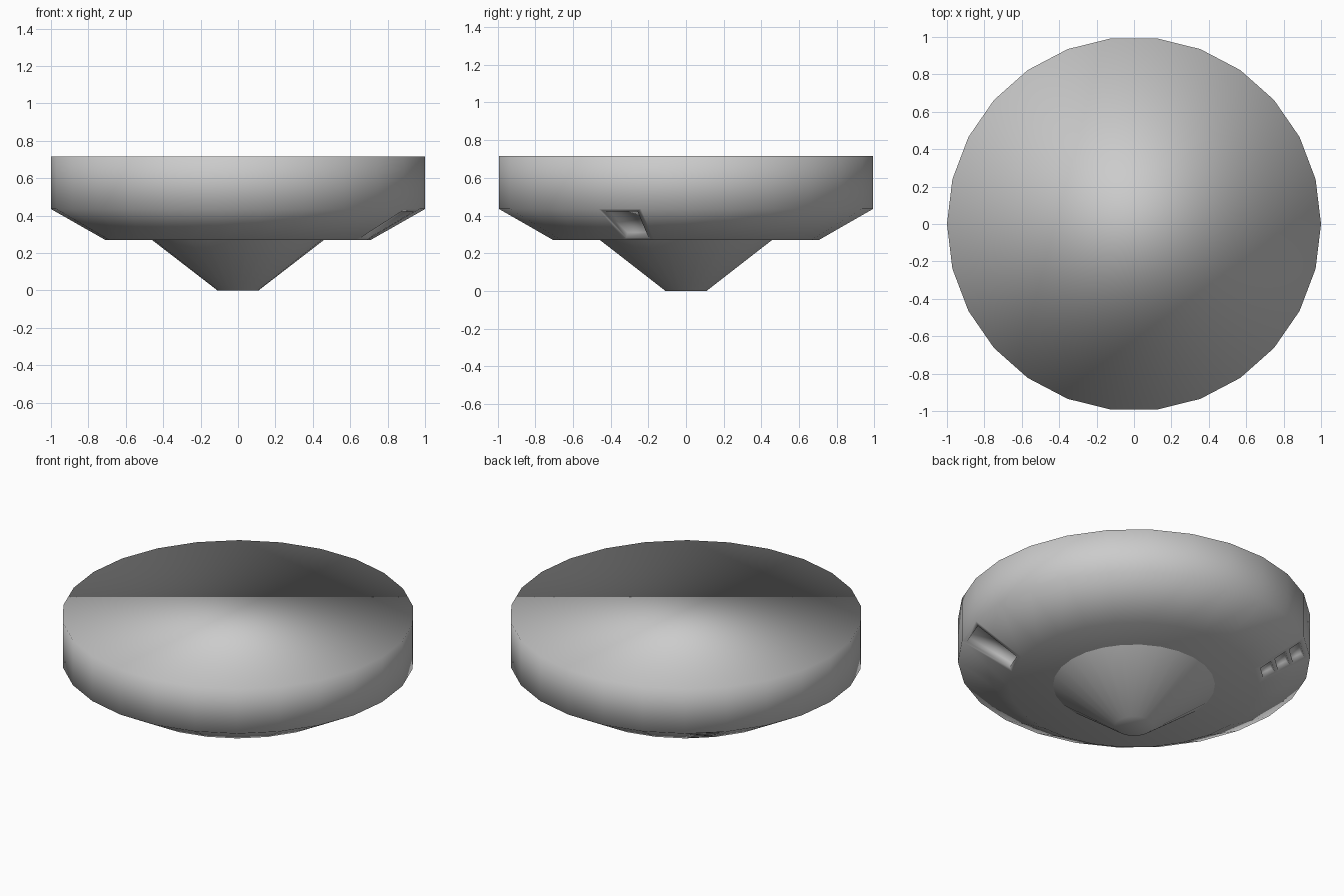
import bpy, bmesh
from math import cos, sin, radians, pi, atan2, degrees
from mathutils import Vector

cube = bpy.data.objects.get("Cube")
if cube:
    bpy.data.objects.remove(cube)

SIDES = 26

grey = bpy.data.materials.new("plain grey")
grey.use_nodes = True
colour = (0.6, 0.6, 0.6, 1)
grey.diffuse_color = colour
grey.node_tree.nodes["Principled BSDF"].inputs["Base Color"].default_value = colour


def ring(bm, radius, z):
    return [bm.verts.new((radius * cos(2 * pi * i / SIDES), radius * sin(2 * pi * i / SIDES), z))
            for i in range(SIDES)]


def lathe(profile, cap_top):
    """Stack rings from top to bottom, closing the bottom and optionally the top."""
    bm = bmesh.new()
    rings = [ring(bm, r, z) for r, z in profile]
    for up, low in zip(rings, rings[1:]):
        for i in range(SIDES):
            j = (i + 1) % SIDES
            bm.faces.new((low[i], low[j], up[j], up[i]))
    bm.faces.new(rings[-1][::-1])
    if cap_top:
        bm.faces.new(rings[0])
    bm.normal_update()
    return bm


def finish(bm, name):
    mesh = bpy.data.meshes.new(name)
    bm.to_mesh(mesh)
    bm.free()
    mesh.materials.append(grey)
    mesh.shade_smooth()
    obj = bpy.data.objects.new(name, mesh)
    bpy.context.collection.objects.link(obj)
    return obj


def slope_face(bm, azimuth):
    """The underside bevel face that lies nearest the given azimuth."""
    aim = Vector((cos(radians(azimuth)), sin(radians(azimuth)), 0))
    bevels = [f for f in bm.faces if -0.95 < f.normal.z < -0.5 and len(f.verts) == 4]
    return max(bevels, key=lambda f: f.calc_center_median().normalized().dot(aim))


def sink(bm, faces, border, depth):
    bmesh.ops.inset_individual(bm, faces=faces, thickness=border, use_even_offset=True)
    bmesh.ops.inset_individual(bm, faces=faces, thickness=0.004, depth=-depth)


# Hull: flat-topped disc with a bevelled underside
RIM, TOP = 1.0, 0.715
bm = lathe([(RIM, TOP), (RIM, 0.435), (0.71, 0.27)], cap_top=True)

# Hatch recess on the front left bevel
sink(bm, [slope_face(bm, -21)], 0.025, 0.03)

# Vent panel with three pits on the back right bevel
panel = slope_face(bm, 131.5)
bmesh.ops.inset_individual(bm, faces=[panel], thickness=0.03)
radial = [e for e in panel.edges if abs(e.verts[0].co.z - e.verts[1].co.z) > 0.05]
cut = bmesh.ops.subdivide_edges(bm, edges=radial, cuts=2, use_grid_fill=True)
centre = panel.calc_center_median()
pits = [f for f in bm.faces if len(f.verts) == 4 and f.calc_area() < 0.02
        and -0.95 < f.normal.z < -0.5
        and abs(degrees(atan2(f.calc_center_median().y, f.calc_center_median().x)) - 131.5) < 2
        and 0.74 < f.calc_center_median().xy.length < 0.96]
sink(bm, pits, 0.012, 0.03)
hull = finish(bm, "hull")

# Soft rim: top edge normals lean outward
normals = [Vector((v.co.x, v.co.y, 0.5)).normalized() if v.co.z > TOP - 0.01 else Vector()
           for v in hull.data.vertices]
hull.data.normals_split_custom_set_from_vertices(normals)

# Lower cone hanging under the hull
finish(lathe([(0.46, 0.27), (0.11, 0.0)], cap_top=False), "lower_cone")
